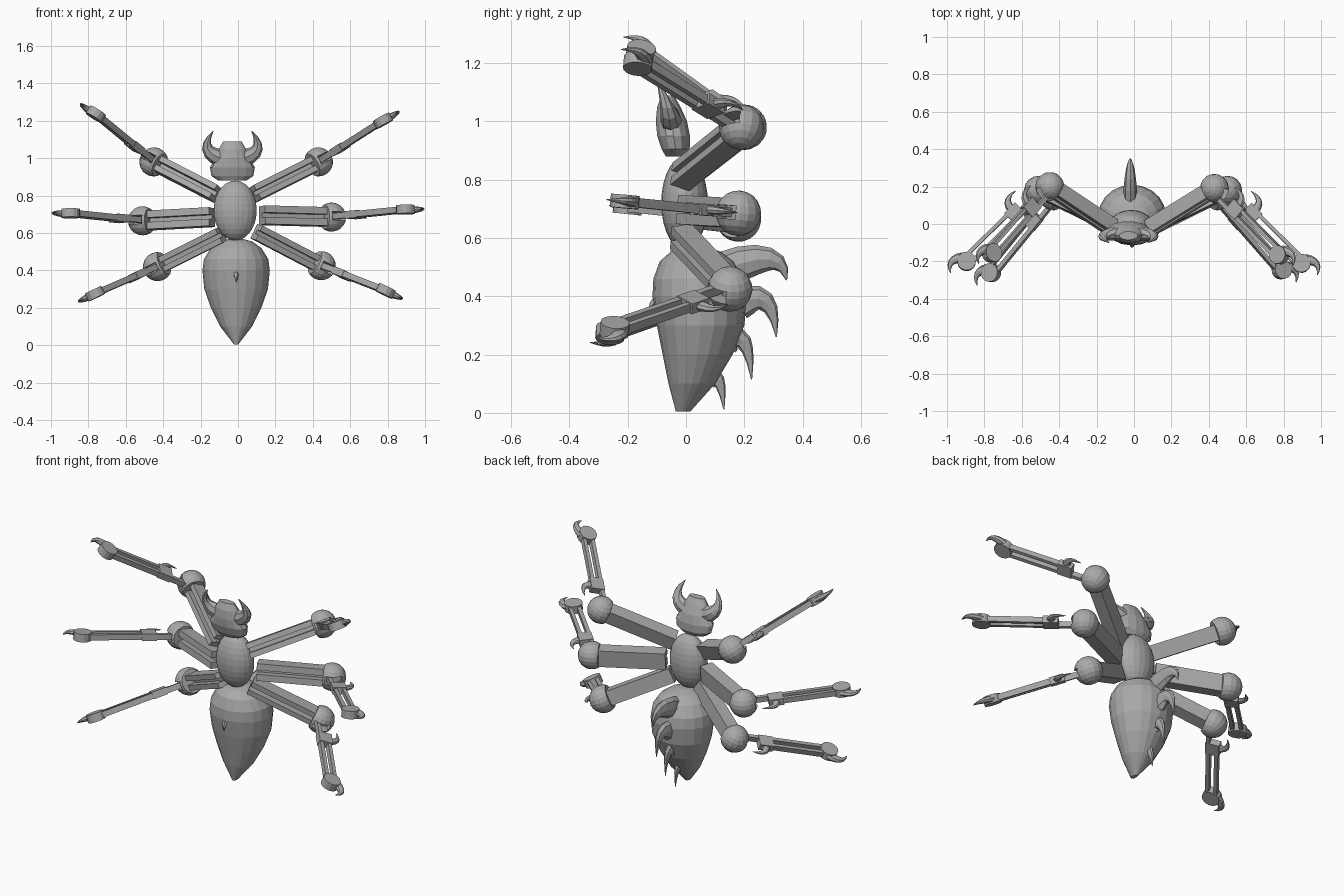
import bpy, bmesh, math
from mathutils import Vector, Matrix

cube = bpy.data.objects.get("Cube")
if cube:
    bpy.data.objects.remove(cube, do_unlink=True)

grey = bpy.data.materials.new("plain_grey")
grey.use_nodes = True
GREY = (0.4, 0.4, 0.4, 1)
grey.diffuse_color = GREY
grey.node_tree.nodes["Principled BSDF"].inputs["Base Color"].default_value = GREY


def finish(name, bm):
    bmesh.ops.recalc_face_normals(bm, faces=bm.faces)
    mesh = bpy.data.meshes.new(name)
    bm.to_mesh(mesh)
    bm.free()
    mesh.materials.append(grey)
    obj = bpy.data.objects.new(name, mesh)
    bpy.context.collection.objects.link(obj)
    return obj


def skin(bm, rings):
    """Join equal rings of points into a closed skin."""
    loops = [[bm.verts.new(p) for p in ring] for ring in rings]
    n = len(loops[0])
    for a, b in zip(loops, loops[1:]):
        for i in range(n):
            j = (i + 1) % n
            bm.faces.new((a[i], a[j], b[j], b[i]))
    bm.faces.new(loops[0])
    bm.faces.new(loops[-1])


def loft(name, rows, x, sides):
    """Stack ellipses given as height, half width, front y, back y."""
    bm = bmesh.new()
    turn = [2 * math.pi * i / sides for i in range(sides)]
    skin(bm, [[(x + rx * math.cos(t), (f + b) / 2 + (b - f) / 2 * math.sin(t), z)
               for t in turn] for z, rx, f, b in rows])
    return finish(name, bm)


def horn(name, a, b, c, axis, radius, flat=1.0, sides=8, steps=6):
    """Tapered hook along a bent path, flattened along the axis."""
    a, b, c, axis = Vector(a), Vector(b), Vector(c), Vector(axis)
    bm = bmesh.new()
    rings = []
    for k in range(steps + 1):
        t = k / steps
        p = a * (1 - t) ** 2 + b * 2 * t * (1 - t) + c * t * t
        tangent = ((b - a) * (1 - t) + (c - b) * t).normalized()
        side = tangent.cross(axis).normalized()
        r = radius * (1 - t ** 1.4) + 0.002
        rings.append([p + axis * r * flat * math.cos(2 * math.pi * i / sides)
                      + side * r * math.sin(2 * math.pi * i / sides) for i in range(sides)])
    skin(bm, rings)
    return finish(name, bm)


def frame(origin, u, v, w):
    m = Matrix((u, v, w)).transposed().to_4x4()
    m.translation = origin
    return m


def boxes(name, m, specs):
    """Boxes in a local frame, each as (low corner, high corner)."""
    bm = bmesh.new()
    for lo, hi in specs:
        lo, hi = Vector(lo), Vector(hi)
        bmesh.ops.create_cube(bm, size=1, matrix=m @ Matrix.Translation((lo + hi) / 2)
                              @ Matrix.Diagonal((*(hi - lo), 1)))
    return finish(name, bm)


def knee_ball(name, m, hinge, u):
    """Ball cut flat where the thigh enters and slotted for the shin."""
    bm = bmesh.new()
    bmesh.ops.create_uvsphere(bm, u_segments=16, v_segments=10, radius=0.078, matrix=m)
    cut = bmesh.ops.bisect_plane(bm, geom=bm.verts[:] + bm.edges[:] + bm.faces[:],
                                 plane_co=m.translation - u * 0.042, plane_no=-u, clear_outer=True)
    bmesh.ops.contextual_create(
        bm, geom=[e for e in cut["geom_cut"] if isinstance(e, bmesh.types.BMEdge)])
    ball = finish(name, bm)
    cutter = boxes("slot_cutter", hinge, [((0.02, -0.05, -0.023), (0.2, 0.045, 0.023))])
    cutter.hide_render = True
    mod = ball.modifiers.new("slot", "BOOLEAN")
    mod.object = cutter
    mod.solver = "EXACT"
    bpy.context.view_layer.objects.active = ball
    bpy.ops.object.modifier_apply(modifier="slot")
    bpy.data.objects.remove(cutter, do_unlink=True)


def leg(name, hip, knee, foot, width):
    hip, knee, foot = Vector(hip), Vector(knee), Vector(foot)
    u1, u2 = (knee - hip).normalized(), (foot - knee).normalized()
    v1 = (u1 * u1.dot(u2) - u2).normalized()
    v2 = (u1 - u2 * u1.dot(u2)).normalized()
    w = u2.cross(v2)
    thigh = frame(hip, u1, v1, u1.cross(v1))
    shin = frame(knee, u2, v2, w)
    n, s = (knee - hip).length, (foot - knee).length
    h = width / 2
    # Channel shaped thigh, open to the front
    boxes(name + "_thigh", thigh, [
        ((0, 0.005, -h), (n - 0.03, 0.04, h)),
        ((0, -0.035, -h), (n - 0.03, 0.005, -0.012)),
        ((0, -0.035, 0.012), (n - 0.03, 0.005, h))])
    knee_ball(name + "_knee", frame(knee, u1, v1, u1.cross(v1)), shin, u1)
    # Two shin rails joined by a block
    boxes(name + "_shin", shin, [
        ((0, -0.034, -0.016), (s, -0.012, 0.016)),
        ((s * 0.3, 0.014, -0.016), (s, 0.034, 0.016)),
        ((s * 0.25, -0.036, -0.02), (s * 0.4, 0.042, 0.02))])
    # Round foot
    bm = bmesh.new()
    bmesh.ops.create_cone(bm, cap_ends=True, segments=14, radius1=0.05, radius2=0.05,
                          depth=0.046, matrix=frame(foot, u2, v2, w))
    finish(name + "_foot", bm)
    # Foot claw and shin spur
    horn(name + "_claw", shin @ Vector((s, 0.03, 0)), shin @ Vector((s + 0.07, 0.085, 0)),
         shin @ Vector((s + 0.105, 0.015, 0)), w, 0.026, 0.7)
    horn(name + "_spur", shin @ Vector((s * 0.32, 0.03, 0)), shin @ Vector((s * 0.32, 0.1, 0)),
         shin @ Vector((s * 0.32 - 0.085, 0.085, 0)), w, 0.022, 0.7)


# Legs
leg("left_upper_leg", (0.09, -0.02, 0.81), (0.43, 0.19, 0.98), (0.775, -0.165, 1.2), 0.085)
leg("left_middle_leg", (0.13, 0, 0.695), (0.50, 0.18, 0.685), (0.895, -0.21, 0.725), 0.1)
leg("left_lower_leg", (0.10, -0.02, 0.605), (0.445, 0.15, 0.425), (0.79, -0.245, 0.29), 0.085)
leg("right_upper_leg", (-0.12, -0.02, 0.81), (-0.45, 0.2, 0.98), (-0.76, -0.155, 1.235), 0.085)
leg("right_middle_leg", (-0.14, 0, 0.685), (-0.51, 0.18, 0.665), (-0.895, -0.2, 0.705), 0.1)
leg("right_lower_leg", (-0.09, -0.02, 0.59), (-0.43, 0.15, 0.42), (-0.765, -0.26, 0.275), 0.085)

# Thorax
bm = bmesh.new()
bmesh.ops.create_uvsphere(bm, u_segments=20, v_segments=14, radius=1,
                          matrix=Matrix.Translation((-0.015, -0.005, 0.72))
                          @ Matrix.Diagonal((0.115, 0.08, 0.16, 1)))
finish("thorax", bm)

# Abdomen
loft("abdomen", [
    (0.005, 0.012, -0.035, 0.015), (0.1, 0.085, -0.06, 0.1), (0.2, 0.135, -0.08, 0.16),
    (0.3, 0.17, -0.1, 0.2), (0.4, 0.18, -0.115, 0.21), (0.46, 0.172, -0.112, 0.2),
    (0.52, 0.135, -0.09, 0.165), (0.555, 0.085, -0.05, 0.115), (0.57, 0.03, 0, 0.06)], -0.01, 20)
horn("abdomen_thorn", (-0.01, -0.1, 0.385), (-0.01, -0.125, 0.37), (-0.01, -0.118, 0.335),
     (1, 0, 0), 0.014, sides=5)

# Back spines
for i, (y, z, ty, tz, r) in enumerate([(0.13, 0.49, 0.345, 0.455, 0.062),
                                       (0.18, 0.37, 0.31, 0.26, 0.052),
                                       (0.14, 0.24, 0.225, 0.115, 0.042),
                                       (0.07, 0.11, 0.13, 0.012, 0.034)]):
    horn(f"back_spine_{i + 1}", (-0.02, y, z), (-0.02, ty - 0.01, z + 0.09 - 0.012 * i),
         (-0.02, ty, tz), (1, 0, 0), r, 0.6)

# Head and its horns
loft("head", [
    (0.88, 0.075, -0.07, 0), (0.905, 0.112, -0.085, 0.014), (0.95, 0.12, -0.1, 0.015),
    (1.0, 0.092, -0.105, 0.005), (1.05, 0.072, -0.1, -0.018), (1.088, 0.05, -0.085, -0.04)], -0.03, 14)
for side, name in ((1, "left_horn"), (-1, "right_horn")):
    horn(name, (-0.03 + side * 0.06, -0.05, 1.0), (-0.03 + side * 0.185, -0.055, 1.035),
         (-0.03 + side * 0.103, -0.1, 1.145), (0, 1, 0), 0.045, 0.8)
